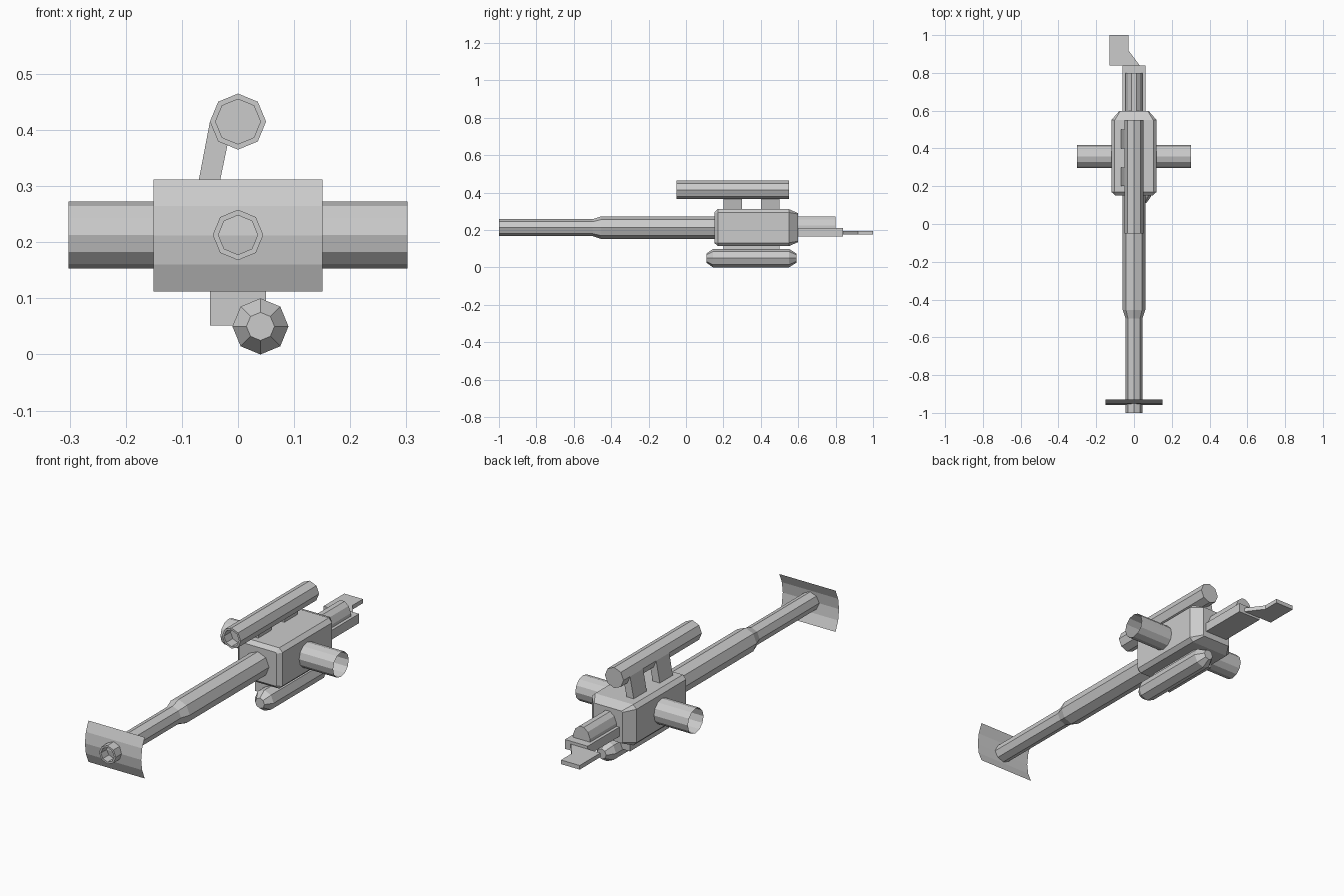
import bpy
from math import sin, cos, pi

if "Cube" in bpy.data.objects:
    bpy.data.objects.remove(bpy.data.objects["Cube"])


def make(name, verts, faces):
    mesh = bpy.data.meshes.new(name)
    mesh.from_pydata(verts, [], faces)
    mesh.update()
    obj = bpy.data.objects.new(name, mesh)
    bpy.context.collection.objects.link(obj)
    return obj


def loft(name, rings, caps=True):
    """Join equal-length rings of points into a skin, capping both ends."""
    n = len(rings[0])
    verts = [p for r in rings for p in r]
    faces = [(k * n + i, k * n + n + i, k * n + n + (i + 1) % n, k * n + (i + 1) % n)
             for k in range(len(rings) - 1) for i in range(n)]
    if caps:
        faces.append(tuple(range(n)))
        faces.append(tuple(range(len(verts) - 1, len(verts) - n - 1, -1)))
    return make(name, verts, faces)


def turned(name, x, z, profile):
    """Octagonal tube along y from (y, radius) pairs."""
    return loft(name, [[(x + r * cos(i * pi / 4), y, z + r * sin(i * pi / 4))
                        for i in range(8)] for y, r in profile])


def prism_y(name, pts, y0, y1):
    """Extrude an x-z outline along y."""
    return loft(name, [[(x, y, z) for x, z in pts] for y in (y0, y1)])


def rect(x, z0, z1):
    return [(x, z0), (x, z1), (-x, z1), (-x, z0)]


MID = 0.213

# Barrel with a recessed muzzle and a step up in thickness
turned("barrel", 0, MID, [(-0.94, 0.035), (-1, 0.035), (-1, 0.045), (-0.5, 0.045),
                          (-0.455, 0.06), (0.17, 0.06)])

# Sighting tube, with a recessed front
turned("scope", 0, 0.415, [(0.0, 0.04), (-0.05, 0.04), (-0.05, 0.05), (0.55, 0.05)])

# Slanted scope mounts
for i, y in enumerate((0.2, 0.4)):
    prism_y(f"scope_mount_{i + 1}",
            [(-0.033, 0.305), (-0.01, 0.415), (-0.05, 0.415), (-0.071, 0.305)], y, y + 0.1)

# Lower canister and its bracket
turned("lower_canister", 0.04, 0.05, [(0.11, 0.025), (0.145, 0.05), (0.55, 0.05), (0.59, 0.025)])
prism_y("canister_bracket", rect(0.05, 0.052, 0.125), 0.2, 0.5)

# Main housing, a box with chamfered edges
rings = []
for y, w, h, c in ((0.152, 0.1, 0.082, 0.005), (0.17, 0.12, 0.099, 0.018),
                   (0.55, 0.12, 0.099, 0.018), (0.598, 0.078, 0.078, 0.005)):
    outline = [(w, -h + c), (w, h - c), (w - c, h), (c - w, h),
               (-w, h - c), (-w, c - h), (c - w, -h), (w - c, -h)]
    rings.append([(x, y, MID + z) for x, z in outline])
loft("housing", rings)

# Rear block, faceted cover and hand plate
prism_y("rear_block", rect(0.061, 0.165, 0.21), 0.55, 0.84)
prism_y("rear_cover", [(0.046, 0.205), (0.046, 0.225), (0.033, 0.256), (0.012, 0.273),
                       (-0.012, 0.273), (-0.033, 0.256), (-0.046, 0.225), (-0.046, 0.205)],
        0.55, 0.8)
plate = [(-0.13, 0.84), (0.03, 0.84), (-0.03, 0.92), (-0.03, 1.0), (-0.13, 1.0)]
loft("hand_plate", [[(x, y, z) for x, y in plate] for z in (0.196, 0.176)])

# Open cross tube through the housing
loft("cross_tube", [[(x, 0.357 + 0.06 * cos(i * pi / 6), MID + 0.06 * sin(i * pi / 6))
                     for i in range(12)] for x in (0.302, -0.302)], caps=False)

# Thin curved muzzle shield, bulging forward
arc = [(-0.93, 0.112), (-0.95, 0.16), (-0.957, 0.212), (-0.95, 0.265), (-0.93, 0.312)]
make("muzzle_shield", [(x, y, z) for y, z in arc for x in (-0.151, 0.151)],
     [(2 * i, 2 * i + 1, 2 * i + 3, 2 * i + 2) for i in range(4)])

# Consistent outward normals on the closed parts
import bmesh
for obj in bpy.context.collection.objects:
    if obj.name != "muzzle_shield":
        bm = bmesh.new()
        bm.from_mesh(obj.data)
        bmesh.ops.recalc_face_normals(bm, faces=bm.faces)
        bm.to_mesh(obj.data)
        bm.free()
